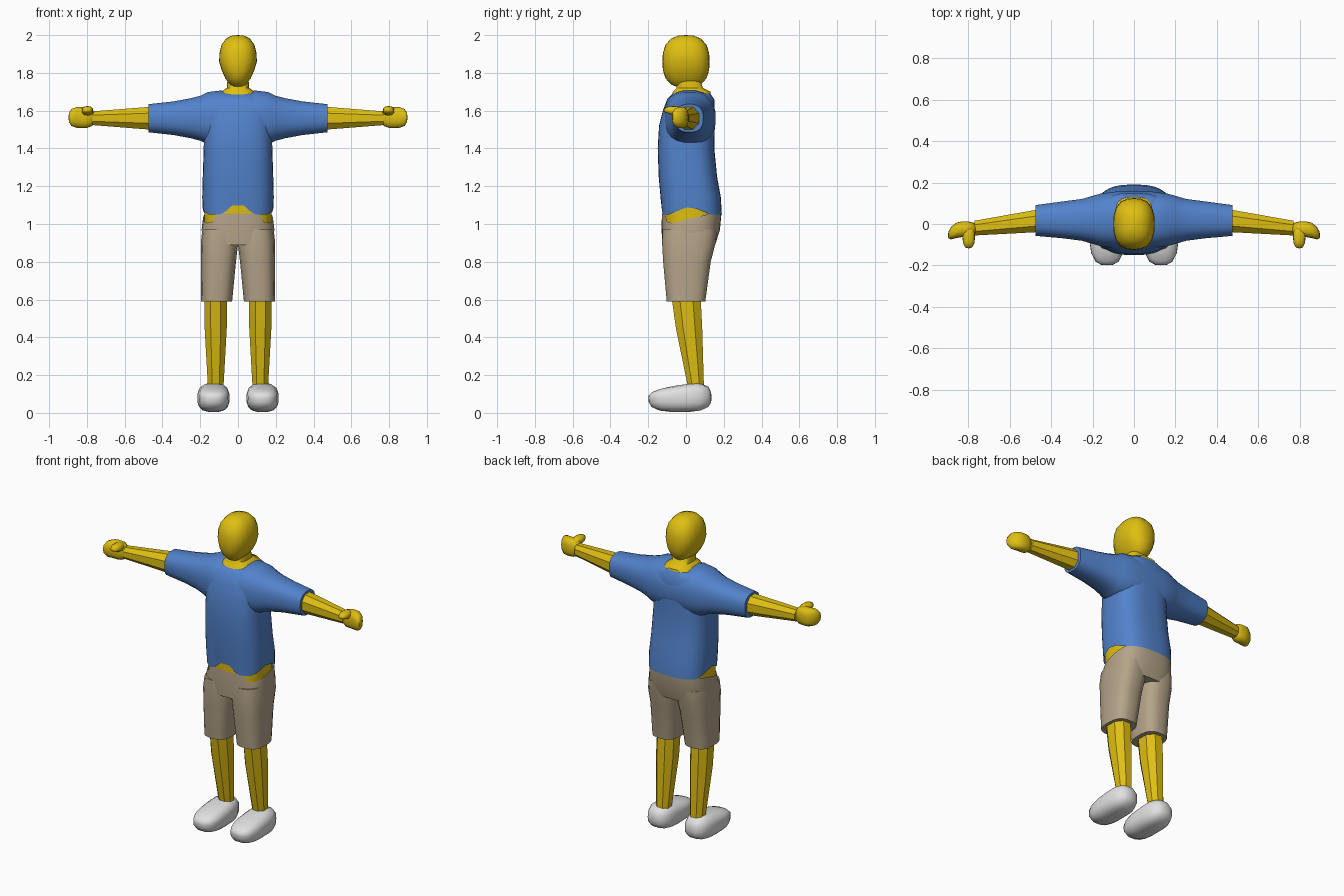
import bpy, bmesh, math
from mathutils import Vector

cube = bpy.data.objects.get("Cube")
if cube:
    bpy.data.objects.remove(cube, do_unlink=True)


def material(name, red, green, blue):
    mat = bpy.data.materials.new(name)
    mat.use_nodes = True
    colour = (red, green, blue, 1)
    mat.diffuse_color = colour
    shader = next(n for n in mat.node_tree.nodes if n.type == 'BSDF_PRINCIPLED')
    shader.inputs["Base Color"].default_value = colour
    return mat


skin = material("yellow skin", .74, .52, .006)
blue_cloth = material("blue cloth", .085, .225, .6)
tan_cloth = material("tan cloth", .46, .37, .25)
white_shoe = material("white shoe", .75, .75, .75)


def finish(name, mat, bm, side, sharp_angle):
    """Mirror if needed, then turn the bmesh into a shaded object."""
    for vert in bm.verts:
        vert.co.x *= side
    bmesh.ops.recalc_face_normals(bm, faces=bm.faces)
    mesh = bpy.data.meshes.new(name)
    bm.to_mesh(mesh)
    bm.free()
    mesh.materials.append(mat)
    part = bpy.data.objects.new(name, mesh)
    bpy.context.collection.objects.link(part)
    bpy.ops.object.select_all(action='DESELECT')
    part.select_set(True)
    bpy.context.view_layer.objects.active = part
    bpy.ops.object.shade_smooth_by_angle(angle=math.radians(sharp_angle))


def rounded(value, power):
    return math.copysign(abs(value) ** (2 / power), value)


def loft(name, mat, rings, across=False, offset=0, sides=20, power=2.8,
         side=1, open_start=False, open_end=False, sharp_angle=50, rule=None):
    """Rings are (station, half size, y centre, y half size).

    Stations run up z with the half size along x, or the reverse if across.
    """
    bm = bmesh.new()
    loops = []
    for station, half, y_centre, y_half in rings:
        loop = []
        for i in range(sides):
            turn = math.tau * (i + .5) / sides
            wide = offset + half * rounded(math.cos(turn), power)
            y = y_centre + y_half * rounded(math.sin(turn), power)
            spot = (station, y, wide) if across else (wide, y, station)
            loop.append(bm.verts.new(spot))
        loops.append(loop)
    for low, high in zip(loops, loops[1:]):
        for i in range(sides):
            j = (i + 1) % sides
            bm.faces.new((low[i], low[j], high[j], high[i]))
    if not open_start:
        bm.faces.new(loops[0])
    if not open_end:
        bm.faces.new(loops[-1])
    if rule:
        rule(loops)
    finish(name, mat, bm, side, sharp_angle)


def blob(name, mat, centre, radii, rule, power=2.6, segments=20, side=1):
    """Boxy ellipsoid; the rule bends it while it is still of unit size."""
    bm = bmesh.new()
    bmesh.ops.create_uvsphere(bm, u_segments=segments,
                              v_segments=segments // 2, radius=1)
    for vert in bm.verts:
        vert.co /= sum(abs(c) ** power for c in vert.co) ** (1 / power)
        rule(vert.co)
        vert.co = Vector(centre) + vert.co * Vector(radii)
    finish(name, mat, bm, side, 50)


def tent(value, peak, reach):
    return max(0, 1 - abs(value - peak) / reach)


# Rules that shape the parts
def narrow_jaw(co):
    co.x *= 1 + .35 * min(0, co.z)


def slope_toe(co):
    if co.z > 0:
        co.z *= .9 + .35 * co.y


def curl_fingers(co):
    co.y -= .8 * max(0, co.x) ** 2


def taper_tip(co):
    if co.z < 0:
        co.z *= 1 + .5 * co.y


def notch_hem(loops):
    for vert in loops[0]:
        co = vert.co
        if co.y < 0:
            co.z += .075 * tent(co.x, 0, .085)
        if abs(co.x) > .13:
            co.z += .045 * tent(co.y, .02, .11)


def dip_waistband(loops):
    for vert in loops[-1]:
        if abs(vert.co.x) > .13:
            vert.co.z -= .05 * tent(vert.co.y, -.07, .2)


def lean_inward(loops):
    for vert in sum(loops, []):
        vert.co.x -= .05 * (vert.co.z - .6)


# Head and neck
blob("head", skin, (0, 0, 1.86), (.1, .125, .14), narrow_jaw)
loft("neck", skin, [(1.66, .11, .025, .11), (1.7, .09, .03, .1),
                    (1.72, .06, .02, .07), (1.78, .055, .01, .06)])

# Shirt body with a notched hem, then one run from cuff to cuff
loft("shirt_body", blue_cloth,
     [(1.05, .187, .03, .16), (1.14, .19, .025, .16), (1.25, .187, .01, .155),
      (1.4, .182, 0, .15), (1.52, .18, .005, .148), (1.6, .178, .015, .138),
      (1.66, .16, .025, .125), (1.69, .11, .03, .1)],
     sides=40, open_start=True, rule=notch_hem)
sleeve = [(0, .13, .02, .138), (.09, .148, .02, .137), (.16, .14, .02, .128),
          (.2, .12, .02, .117), (.25, .107, .02, .102), (.34, .09, .02, .09),
          (.475, .075, .017, .075)]
mirrored_sleeve = [(-x, *sizes) for x, *sizes in sleeve[:0:-1]]
loft("shirt_sleeves", blue_cloth, mirrored_sleeve + sleeve,
     across=True, offset=1.56, power=2.5)

# Skin showing between shirt and shorts
loft("waist", skin, [(.98, .178, .025, .145), (1.15, .18, .02, .146)],
     sides=40)

# Hips of the shorts, with the waistband dipping at the sides
loft("shorts_hips", tan_cloth,
     [(.89, .185, .015, .14), (.97, .193, .025, .155), (1.055, .185, .03, .158)],
     sides=40, open_end=True, rule=dip_waistband)

for label, side in (("left", 1), ("right", -1)):
    # Shorts leg, bare leg and shoe
    loft(label + "_shorts_leg", tan_cloth,
         [(.59, .083, 0, .103), (.8, .093, .005, .127),
          (.9, .1, .015, .143), (.97, .095, .02, .145)],
         offset=.113, side=side, rule=lean_inward)
    loft(label + "_leg", skin,
         [(.1, .042, .057, .042), (.45, .063, .016, .075), (.62, .063, 0, .083)],
         offset=.118, sides=8, power=2.2, side=side, sharp_angle=30)
    blob(label + "_shoe", white_shoe, (.13, -.032, .08), (.085, .167, .075),
         slope_toe, power=3, side=side)

    # Forearm, curled hand and thumb
    loft(label + "_arm", skin,
         [(.44, .067, .018, .06), (.77, .039, -.02, .038)], across=True,
         offset=1.56, sides=8, power=2.2, side=side, sharp_angle=30)
    blob(label + "_hand", skin, (.827, -.025, 1.564), (.07, .038, .056),
         curl_fingers, power=3, segments=16, side=side)
    blob(label + "_thumb", skin, (.797, -.065, 1.6), (.03, .053, .024),
         taper_tip, segments=12, side=side)
